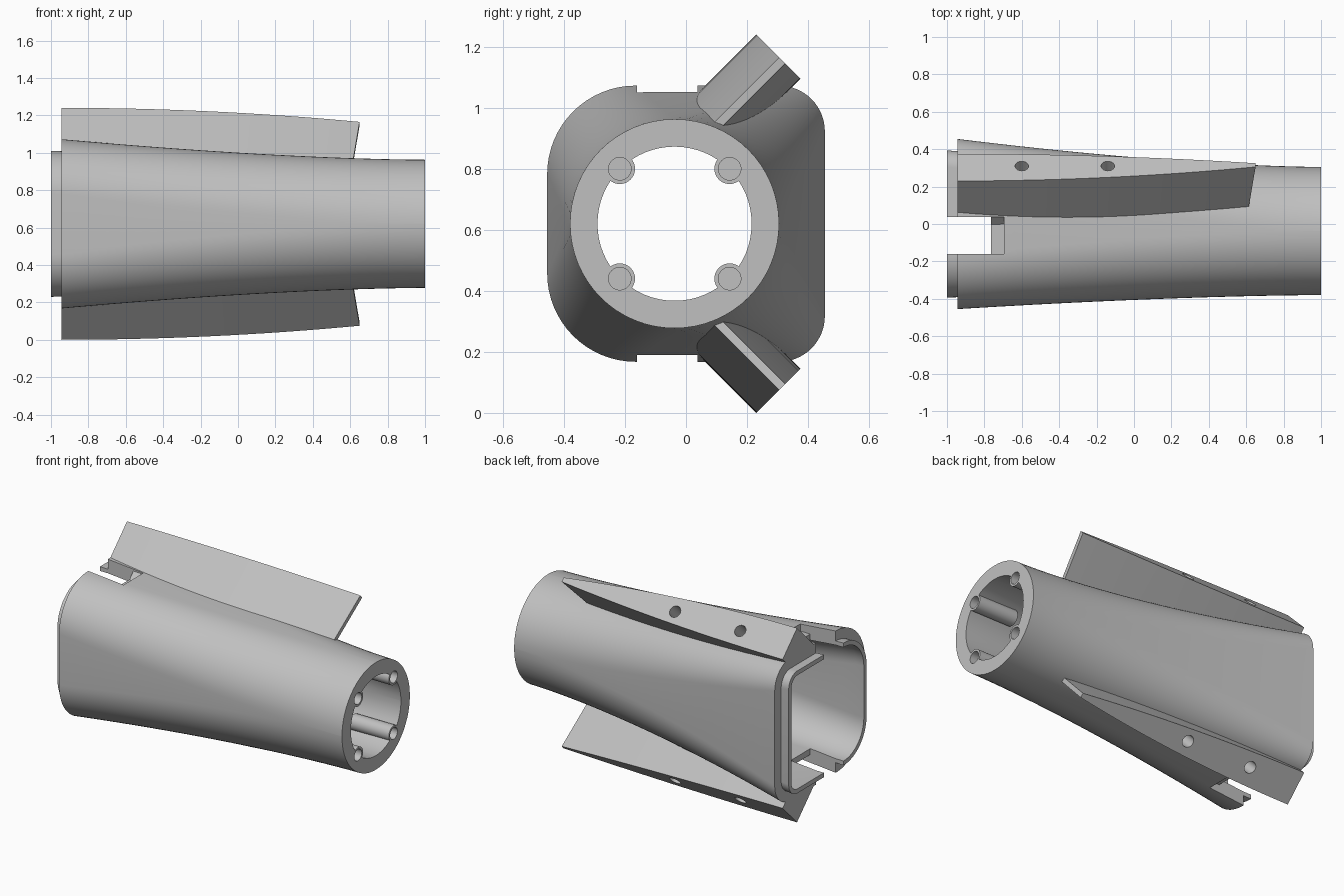
import bpy, bmesh, math
from mathutils import Vector, Matrix

if "Cube" in bpy.data.objects:
    bpy.data.objects.remove(bpy.data.objects["Cube"])

grey = bpy.data.materials.new("plain grey")
grey.use_nodes = True
COLOUR = (0.53, 0.53, 0.53, 1)
grey.diffuse_color = COLOUR
grey.node_tree.nodes["Principled BSDF"].inputs["Base Color"].default_value = COLOUR

MID_Z = 0.62
START = -0.945
R2 = math.sqrt(0.5)


def loft(name, rings):
    """Skin a list of closed rings and cap both ends."""
    bm = bmesh.new()
    rows = [[bm.verts.new(p) for p in ring] for ring in rings]
    n = len(rows[0])
    for a, b in zip(rows, rows[1:]):
        for i in range(n):
            j = (i + 1) % n
            bm.faces.new((a[i], a[j], b[j], b[i]))
    bm.faces.new(rows[0])
    bm.faces.new(rows[-1])
    return finish(name, bm)


def finish(name, bm):
    bmesh.ops.recalc_face_normals(bm, faces=bm.faces)
    mesh = bpy.data.meshes.new(name)
    bm.to_mesh(mesh)
    bm.free()
    obj = bpy.data.objects.new(name, mesh)
    mesh.materials.append(grey)
    bpy.context.collection.objects.link(obj)
    return obj


def box(name, lo, hi):
    lo, hi = Vector(lo), Vector(hi)
    bm = bmesh.new()
    bmesh.ops.create_cube(bm, size=1)
    for v in bm.verts:
        v.co = (lo + hi) / 2 + v.co * (hi - lo)
    return finish(name, bm)


def rod(name, a, b, radius):
    a, b = Vector(a), Vector(b)
    turn = (b - a).to_track_quat('Z', 'Y').to_matrix().to_4x4()
    bm = bmesh.new()
    bmesh.ops.create_cone(bm, cap_ends=True, segments=32, radius1=radius, radius2=radius,
                          depth=(b - a).length, matrix=Matrix.Translation((a + b) / 2) @ turn)
    return finish(name, bm)


def combine(target, tool, operation='DIFFERENCE', keep=False):
    mod = target.modifiers.new("combine", 'BOOLEAN')
    mod.object, mod.operation, mod.solver = tool, operation, 'EXACT'
    bpy.context.view_layer.objects.active = target
    bpy.ops.object.modifier_apply(modifier=mod.name)
    if not keep:
        bpy.data.objects.remove(tool)


def section(x, inset):
    """Rounded rectangle at the wide end that eases into a circle at the narrow end."""
    t = min(max((x - START) / (1 - START), 0), 1)
    k = 1 - (1 - t) ** 1.6
    mix = lambda a, b: a + (b - a) * k
    front, back = mix(-0.455, -0.38) + inset, mix(0.455, 0.305) - inset
    half = mix(0.4525, 0.3425) - inset
    r_front, r_back = mix(0.29, 0.342) - inset, mix(0.15, 0.342) - inset
    points = []
    for quarter, (sy, sz) in enumerate([(1, 1), (-1, 1), (-1, -1), (1, -1)]):
        r = r_back if sy > 0 else r_front
        cy = back - r if sy > 0 else front + r
        cz = MID_Z + sz * (half - r)
        for i in range(17):
            a = (quarter + i / 16) * math.pi / 2
            points.append((x, cy + r * math.cos(a), cz + r * math.sin(a)))
    return points


def stations(a, b, n):
    return [a + (b - a) * i / n for i in range(n + 1)]


# Tapered shell with a stepped lip at the wide end
body = loft("body_shell", [section(x, 0) for x in stations(START, 1, 24)])
combine(body, loft("lip", [section(x, 0.062) for x in (-1, -0.9)]), 'UNION')
cavity = loft("cavity", [section(x, 0.09) for x in [-1.1] + stations(START, 1, 24) + [1.1]])
combine(body, cavity, keep=True)

# Slots through the top and bottom edges, each with a shallow step
slot = box("slot", (-1.1, -0.16, -0.2), (-0.765, 0.037, 1.5))
combine(body, slot, keep=True)
for z0, z1 in ((1.005, 1.5), (-0.2, 2 * MID_Z - 1.005)):
    combine(body, box("slot_step", (-1.1, -0.16, z0), (-0.695, 0.037, z1)))

# Screw bosses inside the narrow end
boss_spots = [(-0.037 + sy * 0.18, MID_Z + sz * 0.18) for sy in (-1, 1) for sz in (-1, 1)]
for y, z in boss_spots:
    combine(body, rod("boss", (0.72, y, z), (1, y, z), 0.05), 'UNION')
for y, z in boss_spots:
    combine(body, rod("boss_hole", (0.8, y, z), (1.1, y, z), 0.037))


# Diagonal wedge fins, thinning towards the narrow end
def fin_ring(s, side):
    across = (-0.714 + 0.106 * s * s, -0.509 - 0.071 * s * s)
    ring = []
    for w, depth in ((across[0], 0), (across[1], 0), (across[1], 0.332), (across[0], 0.332)):
        out = 1.47 * R2 - depth
        x = START + s * (1.595 - 0.12 * depth)
        ring.append((x, (out + w) * R2, MID_Z + side * ((out - w) * R2 - MID_Z)))
    return ring


fins = []
for name, side in (("upper_fin", 1), ("lower_fin", -1)):
    fin = loft(name, [fin_ring(s, side) for s in stations(0, 1, 16)])
    combine(fin, cavity, keep=True)
    combine(fin, slot, keep=True)
    for x in (-0.6, -0.14):
        ends = [(x, 0.31 + d, MID_Z + side * (1.16 + d - MID_Z)) for d in (0.1, -0.1)]
        combine(fin, rod("fin_hole", *ends, 0.036))
    fins.append(fin)

for helper in (cavity, slot):
    bpy.data.objects.remove(helper)

# Smooth shading with crisp edges
bpy.ops.object.select_all(action='DESELECT')
for obj in [body] + fins:
    obj.select_set(True)
bpy.context.view_layer.objects.active = body
bpy.ops.object.shade_smooth_by_angle(angle=math.radians(30))
